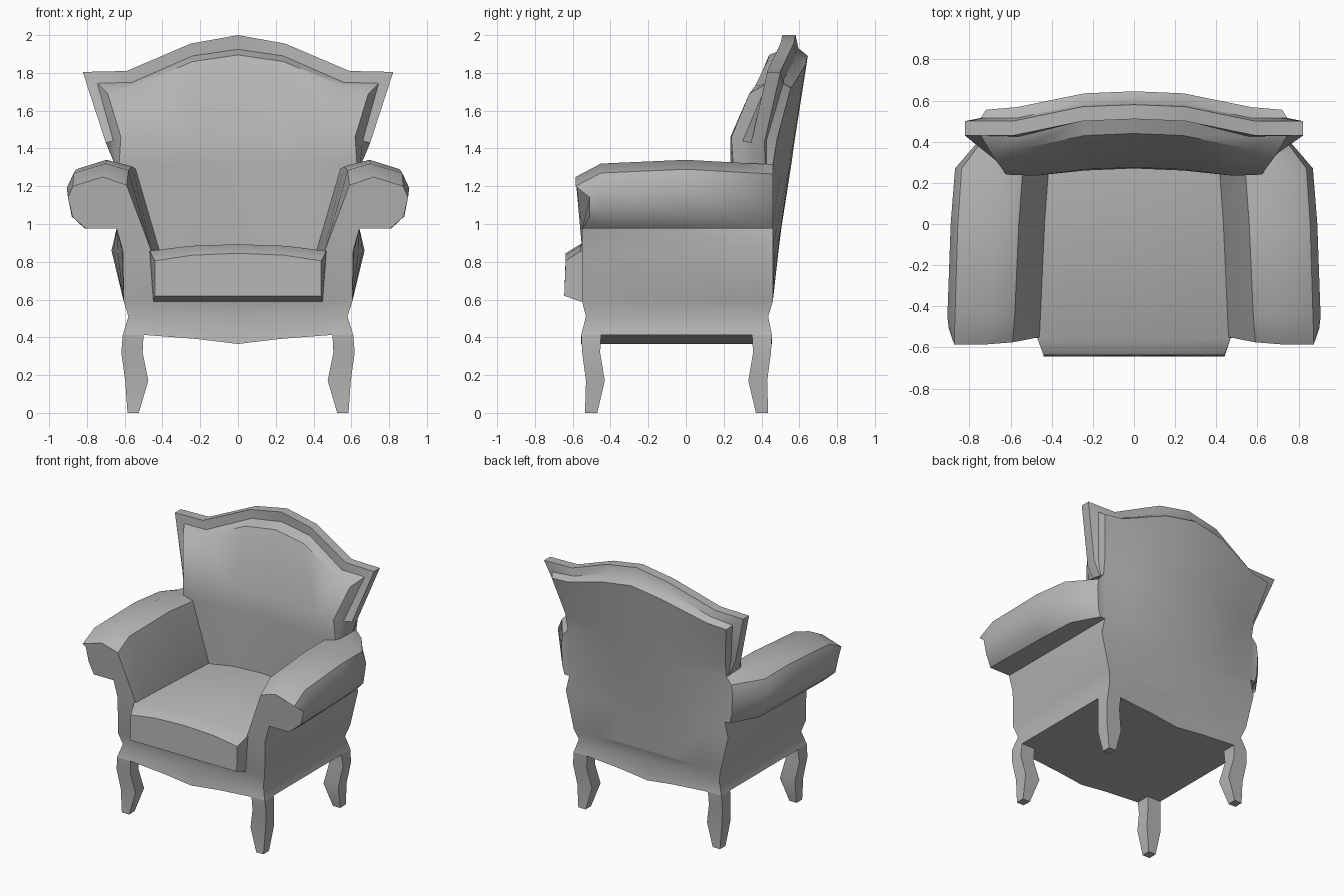
import bpy, bmesh

if "Cube" in bpy.data.objects:
    bpy.data.objects.remove(bpy.data.objects["Cube"])

grey = bpy.data.materials.new("dark_grey")
grey.diffuse_color = (0.46, 0.46, 0.46, 1)
grey.use_nodes = True
grey.node_tree.nodes["Principled BSDF"].inputs["Base Color"].default_value = grey.diffuse_color


def finish(name, bm, angle=0.7):
    bmesh.ops.remove_doubles(bm, verts=bm.verts[:], dist=0.001)
    bmesh.ops.recalc_face_normals(bm, faces=bm.faces[:])
    me = bpy.data.meshes.new(name)
    bm.to_mesh(me)
    bm.free()
    me.materials.append(grey)
    ob = bpy.data.objects.new(name, me)
    bpy.context.collection.objects.link(ob)
    bpy.ops.object.select_all(action='DESELECT')
    ob.select_set(True)
    bpy.context.view_layer.objects.active = ob
    bpy.ops.object.shade_smooth_by_angle(angle=angle)
    return ob


def grid(bm, rows, closed=False):
    """Skin rows of points with quads; returns the vertex rows."""
    vs = [[bm.verts.new(p) for p in r] for r in rows]
    n = len(rows[0])
    for a, b in zip(vs, vs[1:]):
        for i in range(n if closed else n - 1):
            j = (i + 1) % n
            bm.faces.new((a[i], a[j], b[j], b[i]))
    return vs


def loft(name, rows, top_cap=True):
    bm = bmesh.new()
    vs = grid(bm, rows, True)
    bm.faces.new(vs[0])
    if top_cap:
        bm.faces.new(vs[-1])
    return finish(name, bm)


def mirrored(half):
    """Half row starting on x = 0 -> full row."""
    return [(-x, y, z) for x, y, z in half[:0:-1]] + half


# four curved legs
leg = ((0, .525, .585, -.535, -.47), (.17, .475, .597, -.53, -.43),
       (.32, .505, .618, -.55, -.455), (.413, .5, .61, -.555, -.45))
for sx, side in ((-1, "left"), (1, "right")):
    for back in (0, 1):
        f = (lambda y: -y - 0.1) if back else (lambda y: y)
        loft(("back" if back else "front") + "_leg_" + side,
             [[(sx * a, f(c), z), (sx * b, f(c), z), (sx * b, f(d), z), (sx * a, f(d), z)]
              for z, a, b, c, d in leg], top_cap=False)

# seat cushion
rows = []
for y, w, zc, ze, zb in ((-.637, .44, .845, .805, .62), (-.56, .468, .893, .857, .59), (.32, .43, .885, .855, .59)):
    h = ze + (zc - ze) * 0.75
    yb = y - (.008 if y < -.6 else 0)
    wb = w - (0 if y < -.6 else .02)
    rows.append([(-wb, yb, zb), (wb, yb, zb), (w, y, ze), (w * .55, y, h), (0, y, zc), (-w * .55, y, h), (-w, y, ze)])
loft("seat_cushion", rows)

# upholstered body: base rail with a pointed apron
body = bmesh.new()
mid_ys = (-.45, 0, .27)
rows = []
for z, x, w, yf, yb, drop in ((.413, .61, .5, -.555, .455, .048), (.51, .58, .46, -.53, .435, 0),
                              (.59, .605, .42, -.55, .46, 0)):
    zs = (z, z, z - drop * .45, z - drop, z - drop * .45, z, z)
    xs = (-x, -w, -.22, 0, .22, w, x)
    side = [yf + (yb - yf) * (s + .55) / 1.01 for s in mid_ys]
    rows.append([(a, yf, b) for a, b in zip(xs, zs)] + [(x, s, z) for s in side]
                + [(-a, yb, b) for a, b in zip(xs, zs)] + [(-x, s, z) for s in side[::-1]])
vs = grid(body, rows, True)
top, low = vs[-1], vs[0]
body.faces.new(top[1:6] + top[11:16])
for i in range(1, 5):
    body.faces.new((low[i], low[i + 1], low[15 - i], low[16 - i]))
body.faces.new(low[0:2] + low[15:20])
body.faces.new(low[5:12])

# rolled arms with their side panels
front = [(.42, -.55, .59), (.46, -.55, .86), (.59, -.575, 1.206), (.717, -.585, 1.249), (.874, -.585, 1.2),
         (.90, -.51, 1.14), (.876, -.51, 1.037), (.807, -.55, .977), (.643, -.55, .977),
         (.61, -.55, .86), (.605, -.55, .59)]
main = [(.42, .59), (.455, .86), (.58, 1.285), (.70, 1.32), (.87, 1.27), (.907, 1.19), (.88, 1.04),
        (.81, .975), (.643, .975), (.61, .86), (.605, .59)]


def arm_section(y, inset, spread, rise, flare):
    pts = []
    for i, (x, z) in enumerate(main):
        if 1 <= i <= 2:
            x -= inset
        elif 3 <= i <= 7:
            x = .64 + (x - .64) * spread
        elif i == 9:
            x += flare
        pts.append((x, y, z + (rise if 2 <= i <= 5 else 0)))
    return pts


arm = [front, arm_section(-.45, 0, 1, 0, .006), arm_section(0, .02, .94, .02, .03),
       arm_section(.27, .04, .86, .005, .05), arm_section(.46, .05, .25, -.005, .06)]
for sx in (-1, 1):
    vs = grid(body, [[(sx * x, y, z) for x, y, z in s] for s in arm])
    body.faces.new(vs[0])
    body.faces.new(vs[-1][3:9])

# winged backrest: padded front, rim and curved back
face = [[(0, .44, 1.895), (.24, .43, 1.86), (.55, .365, 1.73), (.69, .335, 1.69)],
        [(0, .275, 1.47), (.24, .265, 1.47), (.48, .235, 1.46), (.62, .24, 1.46)],
        [(0, .27, 1.31), (.24, .26, 1.31), (.48, .235, 1.31), (.63, .25, 1.31)],
        [(0, .28, .8), (.2, .275, .8), (.38, .25, .8), (.5, .25, .8)]]
rear = [[(0, .645, 1.89), (.24, .635, 1.85), (.57, .568, 1.735), (.72, .555, 1.72)],
        [(0, .575, 1.44), (.24, .57, 1.44), (.5, .52, 1.44), (.66, .48, 1.44)],
        [(0, .557, 1.31), (.24, .55, 1.31), (.48, .505, 1.31), (.655, .46, 1.315)],
        [(0, .505, .98), (.24, .502, .98), (.48, .48, .98), (.643, .46, .975)],
        [(0, .49, .86), (.24, .487, .86), (.48, .473, .86), (.67, .46, .86)],
        [(0, .46, .59), (.22, .46, .59), (.42, .46, .59), (.605, .46, .59)]]
inner = [(0, .515, 1.925), (.24, .505, 1.89), (.56, .425, 1.75), (.745, .43, 1.745), (.66, .3, 1.44), (.648, .29, 1.31)]
rim = [(0, .51, 2), (.25, .50, 1.955), (.59, .43, 1.81), (.822, .43, 1.805), (.70, .345, 1.43), (.65, .35, 1.31)]
rim_back = [(x, y + .07, z) for x, y, z in rim]
neck = [(0, .595, 1.93), (.24, .585, 1.89), (.57, .515, 1.76), (.745, .515, 1.745), (.67, .425, 1.44), (.65, .425, 1.31)]
grid(body, [mirrored(r) for r in face])
grid(body, [mirrored(r) for r in rear])
outlines = [face[0] + [face[1][3], face[2][3]], inner, rim, rim_back, neck, rear[0] + [rear[1][3], rear[2][3]]]
grid(body, [mirrored(o) for o in outlines])
finish("upholstered_body", body)
